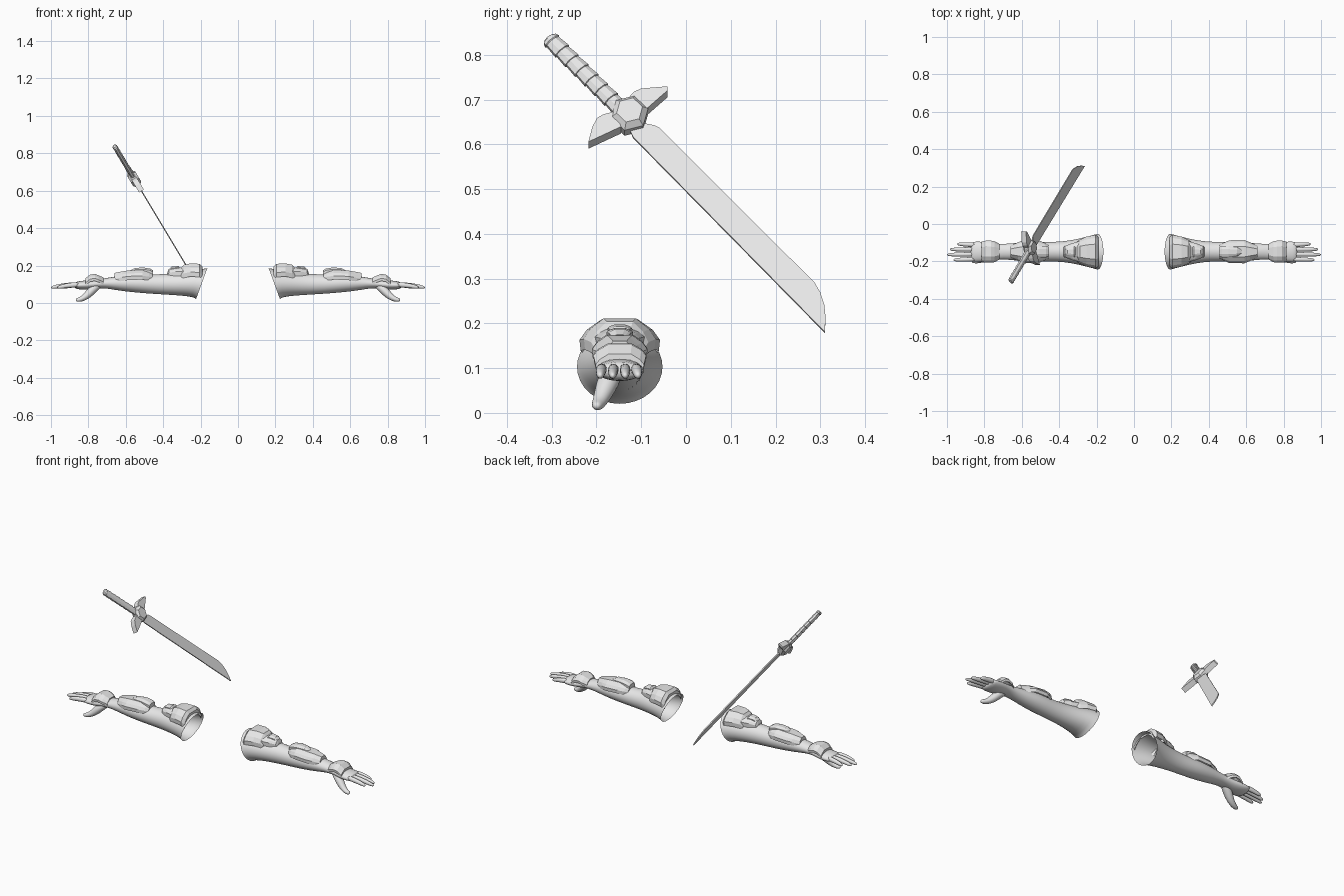
import bpy, bmesh, math
from mathutils import Vector

if "Cube" in bpy.data.objects:
    bpy.data.objects.remove(bpy.data.objects["Cube"])

grey = bpy.data.materials.new("light_grey")
grey.diffuse_color = (0.8, 0.8, 0.8, 1)
grey.use_nodes = True
grey.node_tree.nodes["Principled BSDF"].inputs["Base Color"].default_value = grey.diffuse_color
YC = -0.148                                # arm centre line in y
N = Vector((0.857, 0, 0.515)).normalized()  # normal of the sword plane


def make(name, rings, caps=(True, True), smooth=False, mirror=False, subsurf=0):
    """Skin a list of closed point rings into one object."""
    bm = bmesh.new()
    vs = [[bm.verts.new(p) for p in r] for r in rings]
    n = len(rings[0])
    for a, b in zip(vs, vs[1:]):
        for i in range(n):
            bm.faces.new((a[i], a[(i + 1) % n], b[(i + 1) % n], b[i]))
    if caps[0]:
        bm.faces.new(vs[0][::-1])
    if caps[1]:
        bm.faces.new(vs[-1])
    bmesh.ops.recalc_face_normals(bm, faces=bm.faces)
    me = bpy.data.meshes.new(name)
    bm.to_mesh(me)
    bm.free()
    me.materials.append(grey)
    ob = bpy.data.objects.new(name, me)
    bpy.context.collection.objects.link(ob)
    if smooth:
        for p in me.polygons:
            p.use_smooth = True
    if subsurf:
        ob.modifiers.new("smooth", 'SUBSURF').levels = subsurf
        ob.modifiers["smooth"].render_levels = subsurf
    if mirror:
        ob.modifiers.new("other_side", 'MIRROR')
    return ob


def tube(stations, side, sides):
    """Elliptical rings along stations of (x, y, z, radius on side, radius on up)."""
    pts = [Vector(s[:3]) for s in stations]
    rings = []
    for i, s in enumerate(stations):
        t = (pts[min(i + 1, len(pts) - 1)] - pts[max(i - 1, 0)]).normalized()
        up = t.cross(side).normalized()
        sd = up.cross(t)
        rings.append([pts[i] + sd * s[3] * math.cos(a) + up * s[4] * math.sin(a)
                      for a in (2 * math.pi * (k + 0.5) / sides for k in range(sides))])
    return rings


# Arm: x, bottom z, top z, half width
arm = [(.195, .018, .188, .098), (.225, .03, .18, .090), (.30, .038, .165, .069),
       (.38, .043, .157, .055), (.46, .048, .152, .053), (.55, .055, .154, .056),
       (.63, .064, .147, .048), (.70, .077, .134, .041), (.75, .078, .126, .043),
       (.80, .070, .122, .054), (.85, .071, .117, .056), (.875, .077, .112, .052)]
rings = tube([(x, YC, (b + t) / 2, w, (t - b) / 2) for x, b, t, w in arm],
             Vector((0, 1, 0)), 16)
for i, lean in enumerate((.3, .2, .08)):   # slanted open end
    for p in rings[i]:
        p.x -= lean * (p.z - .1)
make("arm", rings, (False, True), True, True, 1)

# Fingers: root y, tip y, tip x
for i, (y0, y1, xt) in enumerate([(-.188, -.192, .965), (-.162, -.164, 1.0),
                                  (-.136, -.136, .985), (-.112, -.107, .945)]):
    st = []
    for f, r in ((0, .0135), (.35, .0135), (.7, .012), (.93, .009), (1, .004)):
        st.append((.845 + (xt - .845) * f, y0 + (y1 - y0) * f,
                   .098 - .016 * f * f, r, r * 1.1))
    make(f"finger_{i + 1}", tube(st, Vector((0, 1, 0)), 8), smooth=True,
         mirror=True, subsurf=1)

# Thumb
make("thumb", tube([(.73, -.155, .103, .018, .015), (.765, -.168, .083, .027, .024),
                    (.79, -.179, .058, .025, .024), (.815, -.189, .033, .019, .019),
                    (.84, -.196, .019, .016, .014), (.86, -.199, .0155, .012, .011),
                    (.868, -.2, .0155, .005, .005)],
                   Vector((0, 1, 0)), 10), smooth=True, mirror=True, subsurf=1)


def plate(name, stations, drop, thick):
    """Faceted arched armour plate: stations of (x, half width, top z)."""
    arch = [(-1, 1), (-.82, .55), (-.45, .08), (.45, .08), (.82, .55), (1, 1)]
    rings = []
    for x, w, z in stations:
        top = [Vector((x, YC + f * w, z - drop * d)) for f, d in arch]
        low = [Vector((x, YC + f * w * .97, z - drop * d - thick)) for f, d in arch[::-1]]
        rings.append(top + low)
    make(name, rings, mirror=True)


plate("upper_plate", [(.19, .078, .198), (.205, .090, .213), (.255, .080, .215),
                      (.29, .064, .208), (.305, .054, .192)], .050, .024)
plate("upper_plate_lip", [(.29, .056, .192), (.335, .044, .189), (.37, .030, .183),
                          (.376, .026, .168)], .022, .024)
plate("upper_plate_boss", [(.312, .030, .190), (.32, .027, .198), (.355, .022, .194),
                           (.37, .018, .180)], .008, .014)
plate("forearm_plate", [(.456, .036, .168), (.475, .046, .174), (.51, .061, .179),
                        (.59, .062, .176), (.62, .050, .171), (.66, .033, .163)],
      .034, .020)
plate("forearm_ridge", [(.455, .026, .176), (.47, .030, .184), (.505, .030, .190),
                        (.55, .024, .188), (.575, .014, .176)], .010, .014)
plate("hand_plate", [(.72, .042, .138), (.745, .056, .150), (.765, .059, .157),
                     (.79, .059, .154), (.815, .054, .134)], .026, .014)


# Sword, laid out by (y, z) on a tilted plane
def on_plane(y, z, t=0.0):
    return Vector((-.265 - .6 * (z - .18), y, z)) + N * t


def prism(name, outline, layers):
    """Outline through layers of (scale about its centre, height along the normal)."""
    cy = sum(p[0] for p in outline) / len(outline)
    cz = sum(p[1] for p in outline) / len(outline)
    make(name, [[on_plane(cy + (y - cy) * s, cz + (z - cz) * s, t) for y, z in outline]
                for s, t in layers])


prism("blade", [(-.125, .63), (-.09, .645), (-.07, .641), (-.06, .636), (.287, .29),
                (.300, .268), (.309, .24), (.312, .21), (.31, .18), (-.118, .615)],
      [(1, -.003), (1, .003)])

GC = (-.126, .664)
hexagon = [(GC[0] + .043 * math.cos(math.radians(a)), GC[1] + .040 * math.sin(math.radians(a)))
           for a in range(15, 375, 60)]
prism("guard_hub", hexagon, [(.70, -.025), (1, -.012), (1, .012), (.70, .025)])
prism("guard_wing_lower", [(-.218, .598), (-.209, .632), (-.198, .652), (-.185, .659),
                           (-.160, .666), (-.145, .632)], [(1, -.015), (1, .015)])
prism("guard_wing_upper", [(-.128, .697), (-.116, .710), (-.10, .717), (-.041, .722),
                           (-.041, .713), (-.088, .672)], [(1, -.015), (1, .015)])

# Handle with stepped wrap
start, end, wraps = Vector((-.145, .678)), Vector((-.298, .829)), 7
stations = []
for k in range(wraps):
    for f, r in ((.02, .0215), (.98, .0185)):
        q = start.lerp(end, (k + f) / wraps)
        stations.append((*on_plane(q.x, q.y), r * .68, r))
stations.append((*on_plane(end.x - .001, end.y + .001), .0145, .0215))
stations.append((*on_plane(end.x - .006, end.y + .006), .0130, .0190))
stations.append((*on_plane(end.x - .009, end.y + .009), .0080, .0120))
make("handle", tube(stations, N, 8))
